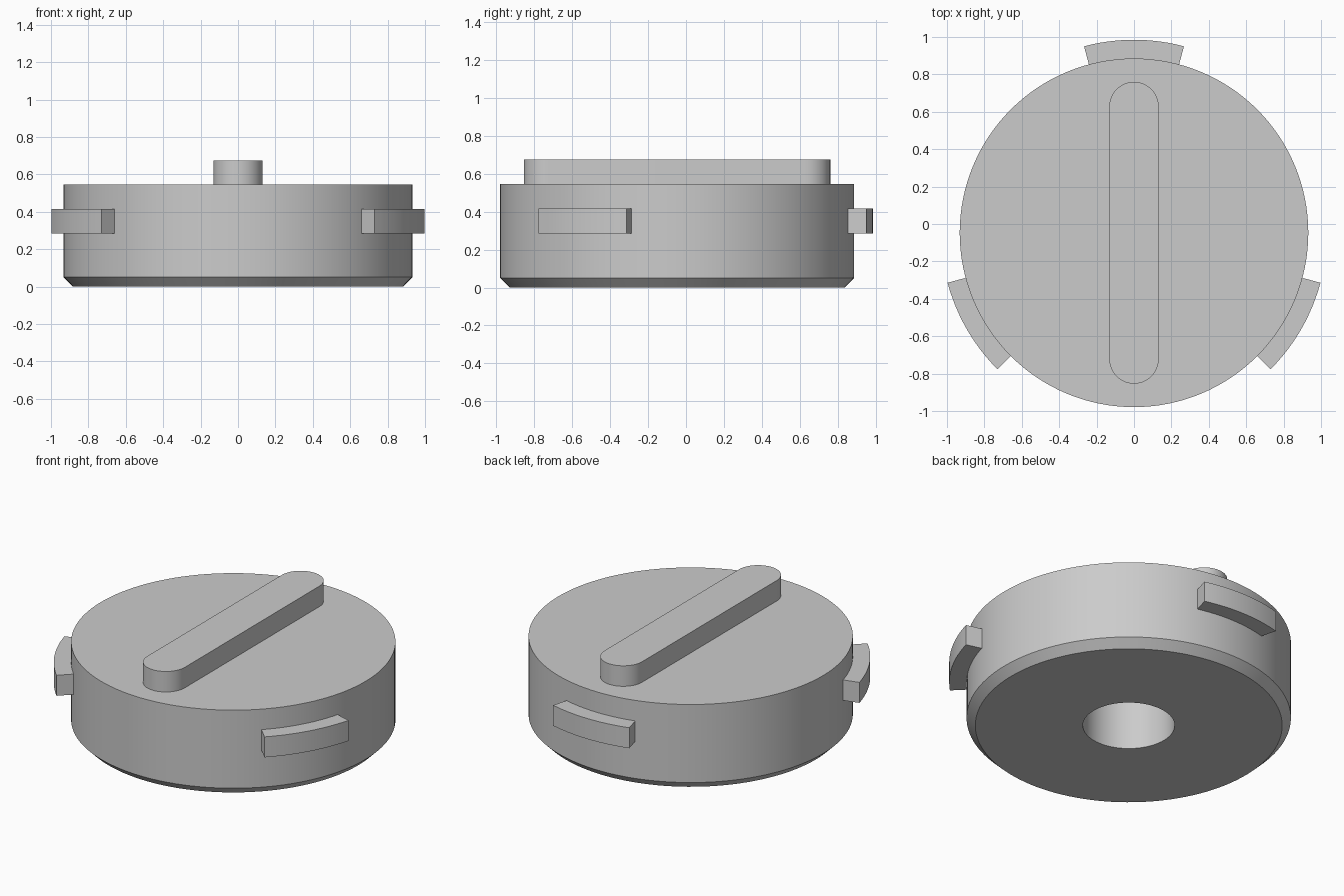
import bpy
import bmesh
from math import cos, sin, pi, radians
from mathutils import Vector

cube = bpy.data.objects.get("Cube")
if cube:
    bpy.data.objects.remove(cube, do_unlink=True)

AXIS_Y = -0.047      # centre line of the round body
BODY_R, BODY_H, CHAMFER = 0.932, 0.545, 0.05
HOLE_R, HOLE_DEPTH = 0.264, 0.41

grey = bpy.data.materials.new("plain grey")
grey.use_nodes = True
colour = (0.6, 0.6, 0.6, 1)
grey.diffuse_color = colour
grey.node_tree.nodes["Principled BSDF"].inputs["Base Color"].default_value = colour


def finish(name, bm):
    """Turn a bmesh into a named, shaded object on the body axis."""
    bmesh.ops.remove_doubles(bm, verts=bm.verts, dist=1e-5)
    bmesh.ops.recalc_face_normals(bm, faces=bm.faces)
    mesh = bpy.data.meshes.new(name)
    bm.to_mesh(mesh)
    bm.free()
    mesh.materials.append(grey)
    obj = bpy.data.objects.new(name, mesh)
    obj.location.y = AXIS_Y
    bpy.context.collection.objects.link(obj)
    bpy.ops.object.select_all(action='DESELECT')
    obj.select_set(True)
    bpy.context.view_layer.objects.active = obj
    bpy.ops.object.shade_smooth_by_angle(angle=radians(30))
    return obj


def lathe(name, profile, steps=128):
    """Spin an (r, z) profile around the vertical axis."""
    bm = bmesh.new()
    verts = [bm.verts.new((r, 0, z)) for r, z in profile]
    edges = [bm.edges.new(pair) for pair in zip(verts, verts[1:])]
    bmesh.ops.spin(bm, geom=verts + edges, cent=(0, 0, 0), axis=(0, 0, 1),
                   angle=2 * pi, steps=steps, use_merge=True)
    return finish(name, bm)


def extrude_outline(name, outline, z0, z1):
    """Extrude a flat (x, y) outline upward from z0 to z1."""
    bm = bmesh.new()
    face = bm.faces.new([bm.verts.new((x, y, z0)) for x, y in outline])
    geom = bmesh.ops.extrude_face_region(bm, geom=[face], use_keep_orig=True)["geom"]
    top = [g for g in geom if isinstance(g, bmesh.types.BMVert)]
    bmesh.ops.translate(bm, verts=top, vec=Vector((0, 0, z1 - z0)))
    return finish(name, bm)


def arc(r, start, end, steps, cy=0):
    """Points along an arc, angles in degrees."""
    angles = [radians(start + (end - start) * i / steps) for i in range(steps + 1)]
    return [(r * cos(a), cy + r * sin(a)) for a in angles]


# Round body with a chamfered lower rim and a blind hole underneath
lathe("body", [(0, HOLE_DEPTH), (HOLE_R, HOLE_DEPTH), (HOLE_R, 0),
               (BODY_R - CHAMFER, 0), (BODY_R, CHAMFER),
               (BODY_R, BODY_H), (0, BODY_H)])

# Grip bar with rounded ends across the top
BAR_R, BAR_HALF = 0.132, 0.807
flat = BAR_HALF - BAR_R
extrude_outline("grip_bar",
                arc(BAR_R, 0, 180, 24, flat) + arc(BAR_R, 180, 360, 24, -flat),
                BODY_H, 0.675)

# Three curved locking tabs around the side
for name, mid in (("back_tab", 90), ("right_tab", 210), ("left_tab", 330)):
    extrude_outline(name,
                    arc(1.032, mid - 15, mid + 15, 12)
                    + arc(BODY_R - 0.01, mid + 15, mid - 15, 12),
                    0.285, 0.415)
